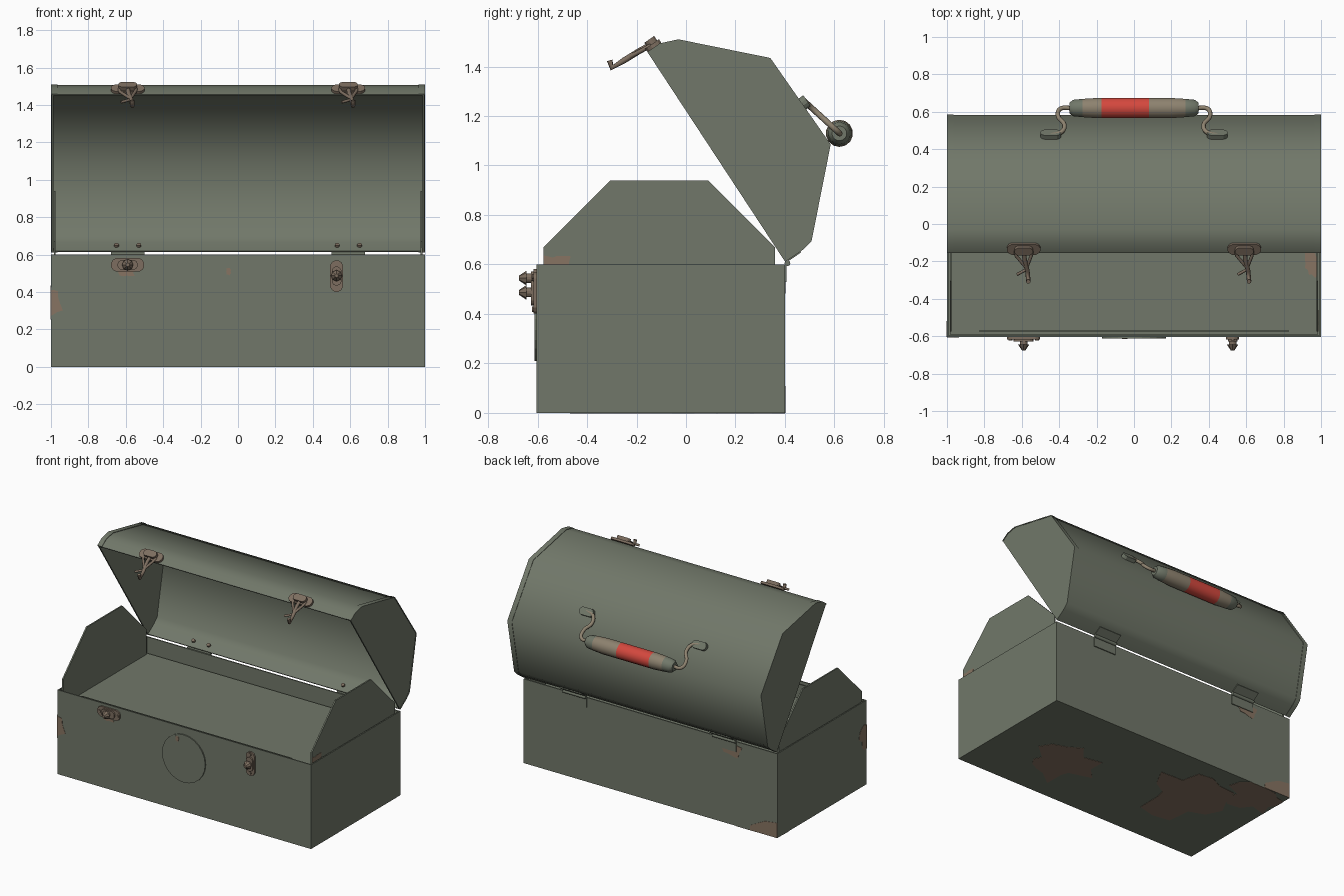
import bpy, bmesh, math, random
from mathutils import Vector

random.seed(4)
if "Cube" in bpy.data.objects:
    bpy.data.objects.remove(bpy.data.objects["Cube"])

X, Y, Z = Vector((1, 0, 0)), Vector((0, 1, 0)), Vector((0, 0, 1))


def material(name, rgb):
    m = bpy.data.materials.new(name)
    m.use_nodes = True
    m.diffuse_color = (*rgb, 1)
    m.node_tree.nodes["Principled BSDF"].inputs["Base Color"].default_value = (*rgb, 1)
    return m


GREEN = material("olive_paint", (0.165, 0.187, 0.142))
RUST = material("rust_patch", (0.245, 0.175, 0.122))
METAL = material("brown_metal", (0.205, 0.155, 0.115))
TAN = material("worn_tan", (0.27, 0.225, 0.16))
RED = material("red_grip", (0.66, 0.065, 0.048))


def finish(name, bm, mats, smooth=None):
    bmesh.ops.recalc_face_normals(bm, faces=bm.faces)
    me = bpy.data.meshes.new(name)
    bm.to_mesh(me)
    bm.free()
    ob = bpy.data.objects.new(name, me)
    bpy.context.collection.objects.link(ob)
    for m in mats:
        me.materials.append(m)
    if smooth:
        bpy.ops.object.select_all(action='DESELECT')
        ob.select_set(True)
        bpy.context.view_layer.objects.active = ob
        bpy.ops.object.shade_smooth_by_angle(angle=smooth)
    return ob


def prism(name, pts, origin, u, v, depth, mat, smooth=None):
    """Flat outline in the u, v plane, extruded along u x v."""
    bm = bmesh.new()
    f = bm.faces.new([bm.verts.new(Vector(origin) + u * a + v * b) for a, b in pts])
    ext = bmesh.ops.extrude_face_region(bm, geom=[f])
    moved = [e for e in ext["geom"] if isinstance(e, bmesh.types.BMVert)]
    bmesh.ops.translate(bm, verts=moved, vec=u.cross(v).normalized() * depth)
    return finish(name, bm, [mat], smooth)


def rect(w, h):
    return [(-w / 2, -h / 2), (w / 2, -h / 2), (w / 2, h / 2), (-w / 2, h / 2)]


def stadium(w, h):
    r, out = h / 2, []
    for i in range(12):
        a = math.tau * (i + 0.5) / 12
        out.append((math.copysign(w / 2 - r, math.cos(a)) + r * math.cos(a), r * math.sin(a)))
    return out


def blob(name, origin, u, v, rx, ry, lo=(-9, -9), hi=(9, 9), rough=0.3):
    """Ragged rust patch, clipped to the panel by lo and hi."""
    pts = []
    for i in range(16):
        a, k = math.tau * i / 16, 1 - rough + 2 * rough * random.random()
        p = (rx * k * math.cos(a), ry * k * math.sin(a))
        p = tuple(min(max(p[j], lo[j]), hi[j]) for j in (0, 1))
        if not pts or p != pts[-1]:
            pts.append(p)
    prism(name, pts, origin, u, v, 0.002, RUST)


def rod(name, pts, r, mat, kind='POLY'):
    cu = bpy.data.curves.new(name, 'CURVE')
    cu.dimensions = '3D'
    cu.bevel_depth, cu.bevel_resolution, cu.use_fill_caps = r, 2, True
    if kind == 'POLY':
        sp = cu.splines.new('POLY')
        sp.points.add(len(pts) - 1)
        for p, q in zip(sp.points, pts):
            p.co = (*q, 1)
    else:
        sp = cu.splines.new('BEZIER')
        sp.bezier_points.add(len(pts) - 1)
        for p, q in zip(sp.bezier_points, pts):
            p.co, p.handle_left_type, p.handle_right_type = q, 'AUTO', 'AUTO'
        sp.resolution_u = 6
    cu.materials.append(mat)
    ob = bpy.data.objects.new(name, cu)
    bpy.context.collection.objects.link(ob)


# Box body: open topped shell
bm = bmesh.new()
bmesh.ops.create_cube(bm, size=1)
for vert in bm.verts:
    vert.co = (vert.co.x * 2, vert.co.y * 1.005 - 0.1025, (vert.co.z + 0.5) * 0.6)
top = [f for f in bm.faces if f.calc_center_median().z > 0.59]
bmesh.ops.delete(bm, geom=top, context='FACES_ONLY')
body = finish("box_body", bm, [GREEN])
wall = body.modifiers.new("wall", 'SOLIDIFY')
wall.thickness, wall.offset = 0.012, -1

# Inner tray with tall chamfered ends
prism("tray_floor", rect(1.97, 0.97), (0, -0.105, 0.48), X, Y, 0.01, GREEN)
prism("tray_front_lip", rect(1.66, 0.1), (0, -0.57, 0.54), X, Z, 0.006, GREEN)
end = [(-0.575, 0.48), (0.36, 0.48), (0.36, 0.67), (0.09, 0.94), (-0.305, 0.94), (-0.575, 0.67)]
for side, x in (("left", 0.975), ("right", -0.985)):
    prism("tray_end_" + side, end, (x, 0, 0), Y, Z, 0.01, GREEN)

# Open lid: faceted profile between the front lip and the hinge
lid = [Vector(p) for p in ((-0.155, 1.457), (-0.105, 1.492), (-0.03, 1.508), (0.34, 1.433),
                           (0.583, 1.085), (0.506, 0.696), (0.47, 0.66), (0.4, 0.612))]
mid = (lid[0] + lid[-1]) / 2


def scaled(s):
    return [mid + (p - mid) * s for p in lid]


prism("lid_shell", scaled(0.997) + scaled(0.983)[::-1], (-0.995, 0, 0), Y, Z, 1.99, GREEN, 1.0)
for side, x, inset in (("left", 0.965, 0.022), ("right", -1, 0.003)):
    prism("lid_end_band_" + side, scaled(1.004) + scaled(0.99)[::-1], (x, 0, 0), Y, Z, 0.035, GREEN, 1.0)
    prism("lid_end_" + side, scaled(0.992), (x + inset, 0, 0), Y, Z, 0.01, GREEN)

# Round front badge plate
disc = [(0.17 * math.cos(math.tau * i / 24), 0.17 * math.sin(math.tau * i / 24)) for i in range(24)]
prism("front_disc", disc, (0, -0.605, 0.38), X, Z, 0.008, GREEN)


# Turning catches on the box front
def catch(name, x, z, knob_z, u, v, w, h):
    prism(name + "_plate", stadium(w, h), (x, -0.605, z), u, v, 0.012, METAL)
    prism(name + "_boss", stadium(w * 0.6, h * 0.75), (x, -0.617, z), u, v, 0.01, METAL)
    for side in (-1, 1):
        pin = Vector((x, -0.617, z)) + u * side * w * 0.39
        prism(name + "_rivet", stadium(0.022, 0.02), pin, u, v, 0.006, METAL)
    prism(name + "_stem", stadium(0.042, 0.04), (x, -0.62, knob_z), X, Z, 0.03, METAL)
    bm = bmesh.new()
    bmesh.ops.create_cone(bm, cap_ends=True, segments=8, radius1=0.03, radius2=0.01, depth=0.03)
    for vert in bm.verts:
        c = vert.co
        vert.co = (x + c.x, -0.66 - c.z, knob_z + c.y)
    finish(name + "_knob", bm, [METAL])


catch("right_catch", -0.59, 0.545, 0.545, X, Z, 0.18, 0.075)
catch("left_catch", 0.527, 0.485, 0.487, Z, -X, 0.17, 0.07)

# Hasps on the lid lip and hinges at the back
slope = Vector((0, 0.82, 0.57))
chamfer = Vector((0, 0.07, 0.048)).normalized()
for side, x in (("left", 0.59), ("right", -0.59)):
    prism(side + "_hasp_plate", stadium(0.18, 0.07), (x, -0.128, 1.478), X, slope, 0.016, METAL)
    prism(side + "_hasp_boss", stadium(0.1, 0.05), (x, -0.135, 1.49), X, slope, 0.024, METAL)
    rod(side + "_hasp_arm", [(x, -0.12, 1.5), (x + 0.005, -0.19, 1.462), (x + 0.02, -0.25, 1.425),
                             (x + 0.025, -0.3, 1.395), (x + 0.025, -0.308, 1.425)], 0.012, METAL)
    for dx in (-0.045, 0.045):
        rod(side + "_hasp_prong", [(x + dx, -0.14, 1.485), (x + dx * 0.9, -0.17, 1.47),
                                   (x + 0.015, -0.235, 1.435)], 0.009, METAL)
    rod(side + "_hasp_claw", [(x + 0.02, -0.24, 1.43), (x - 0.035, -0.27, 1.415)], 0.008, METAL)
    rod(side + "_hinge_pin", [(x - 0.09, 0.41, 0.605), (x + 0.09, 0.41, 0.605)], 0.012, GREEN)
    prism(side + "_hinge_box_leaf", rect(0.18, 0.07), (x, 0.4, 0.565), -X, Z, 0.007, GREEN)
    prism(side + "_hinge_lid_leaf", rect(0.18, 0.06), (x, 0.436, 0.637), -X, chamfer, 0.007, GREEN)
    for dx in (-0.06, 0.06):
        prism(side + "_hinge_bolt", stadium(0.026, 0.024), (x + dx, 0.43, 0.645), X, chamfer, 0.012, METAL)

# Carrying grip: turned along x, coloured in bands
half = [(0.345, 0), (0.345, 0.03), (0.325, 0.045), (0.275, 0.05), (0.2, 0.055)]
profile = [(-x, r) for x, r in half] + [(-0.175, 0.055), (0.08, 0.055)] + half[::-1]
axis = Vector((0, 0.62, 1.13))
bm = bmesh.new()
vs = [bm.verts.new(axis + X * x + Z * r) for x, r in profile]
es = [bm.edges.new(pair) for pair in zip(vs, vs[1:])]
bmesh.ops.spin(bm, geom=vs + es, cent=axis, axis=X, angle=math.tau, steps=14)
bmesh.ops.remove_doubles(bm, verts=bm.verts, dist=0.0005)
for f in bm.faces:
    cx = f.calc_center_median().x
    f.material_index = 0 if abs(cx) > 0.275 else 2 if -0.175 < cx < 0.08 else 1
finish("handle_grip", bm, [GREEN, TAN, RED], 0.8)

# Bent wire arms and their mounts
lid_slope = (lid[3] - lid[4]).normalized()
up = Vector((0, lid_slope.x, lid_slope.y))
bends = [(0.45, 0.475), (0.39, 0.49), (0.372, 0.53), (0.405, 0.575), (0.395, 0.615), (0.33, 0.62)]
for side, s in (("left", 1), ("right", -1)):
    rod(side + "_handle_arm", [(s * x, y, 1.267 - (y - 0.47) * 0.91) for x, y in bends], 0.012, TAN, 'BEZIER')
    prism(side + "_handle_mount", stadium(0.11, 0.055), (s * 0.445, 0.468, 1.247), -X, up, 0.026, GREEN)

# Rust patches
blob("rust_front_edge", (-1, -0.605, 0.345), X, Z, 0.055, 0.09, lo=(0, -1))
blob("rust_side_edge", (-1, -0.605, 0.345), -Y, Z, 0.07, 0.09, hi=(0, 1))
blob("rust_catch", (-0.595, -0.605, 0.515), X, Z, 0.05, 0.035)
blob("rust_fleck", (-0.05, -0.613, 0.51), X, Z, 0.014, 0.02)
blob("rust_back_corner", (-1, 0.4, 0), -X, Z, 0.24, 0.1, lo=(-1, 0), hi=(0, 1), rough=0.15)
blob("rust_hinge", (-0.64, 0.4, 0.53), -X, Z, 0.09, 0.04)
blob("rust_tray_end", (0.985, -0.52, 0.6), Y, Z, 0.065, 0.04, lo=(-0.055, 0))
blob("rust_tray_floor", (0.95, -0.21, 0.49), X, Y, 0.04, 0.07, hi=(0.03, 1))
blob("rust_base_left", (0.46, -0.23, 0), X, -Y, 0.22, 0.2, rough=0.4)
blob("rust_base_right", (-0.45, -0.01, 0), X, -Y, 0.25, 0.25, rough=0.45)
blob("rust_base_corner", (-0.83, 0.27, 0), X, -Y, 0.19, 0.16, lo=(-0.17, -0.13))
